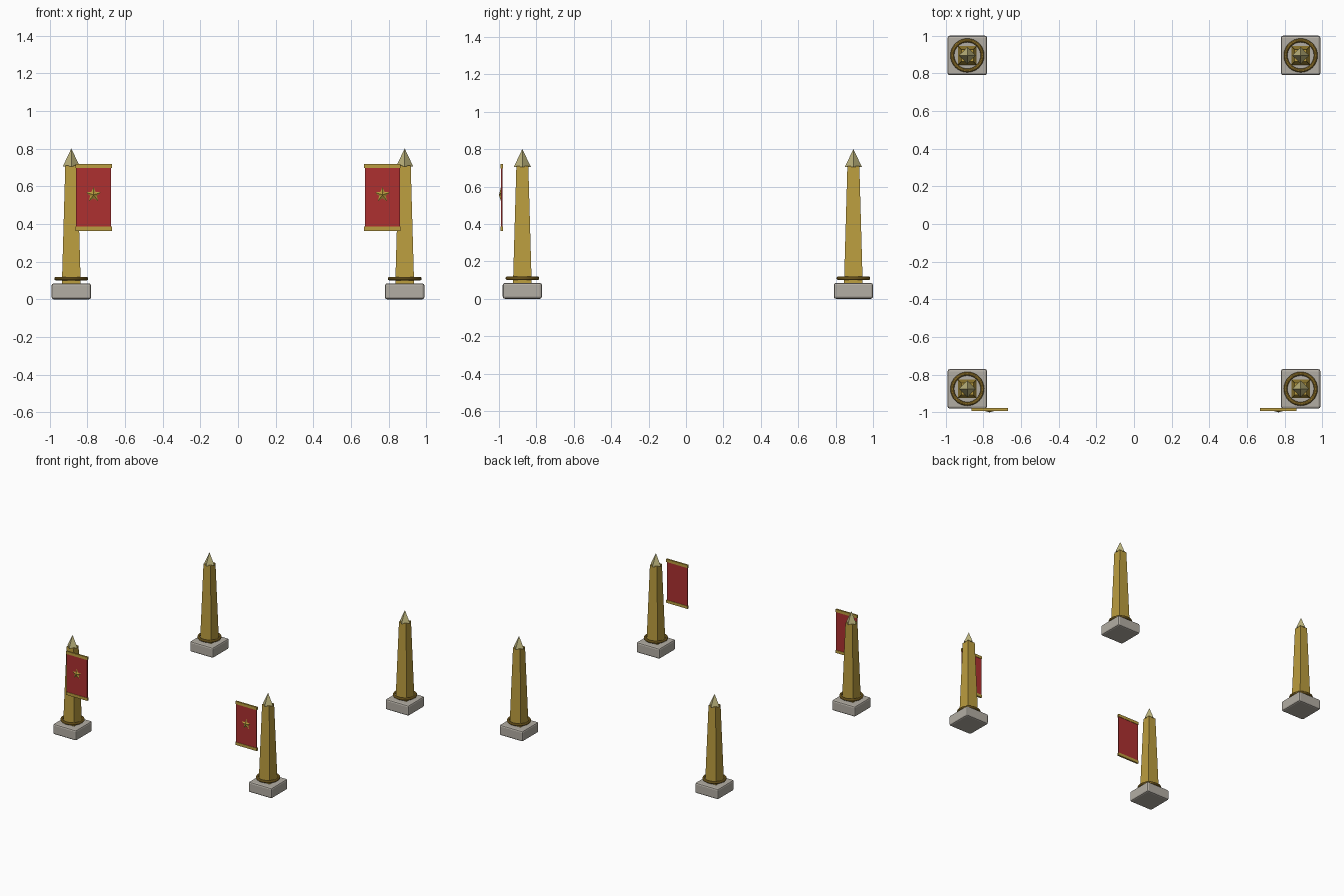
import bpy, bmesh, math

if "Cube" in bpy.data.objects:
    bpy.data.objects.remove(bpy.data.objects["Cube"])


def material(name, rgb):
    m = bpy.data.materials.new(name)
    m.diffuse_color = (*rgb, 1)
    m.use_nodes = True
    m.node_tree.nodes["Principled BSDF"].inputs["Base Color"].default_value = m.diffuse_color
    return m


GOLD = material("gold", (0.50, 0.34, 0.05))
DARK_GOLD = material("dark_gold", (0.38, 0.23, 0.03))
PALE_GOLD = material("pale_gold", (0.50, 0.45, 0.20))
RED = material("red_cloth", (0.42, 0.03, 0.03))
STONE = material("stone", (0.45, 0.42, 0.37))


def finish(name, mat):
    ob = bpy.context.object
    ob.name = name
    ob.data.materials.append(mat)
    return ob


def box(name, mat, loc, size, bevel=0):
    bpy.ops.mesh.primitive_cube_add(size=1, location=loc)
    ob = finish(name, mat)
    ob.scale = size
    bpy.ops.object.transform_apply(location=False, rotation=False, scale=True)
    if bevel:
        mod = ob.modifiers.new("bevel", "BEVEL")
        mod.width, mod.segments = bevel, 2
    return ob


def obelisk(x, y):
    # stone plinth
    box("plinth", STONE, (x, y, 0.0425), (0.21, 0.21, 0.085), 0.012)
    # square tapered shaft
    bpy.ops.mesh.primitive_cone_add(vertices=4, radius1=0.05 * math.sqrt(2),
                                    radius2=0.032 * math.sqrt(2), depth=0.63,
                                    location=(x, y, 0.395), rotation=(0, 0, math.pi / 4))
    finish("shaft", GOLD)
    # pointed cap, turned 45 degrees to the shaft
    bpy.ops.mesh.primitive_cone_add(vertices=4, radius1=0.045, radius2=0,
                                    depth=0.095, location=(x, y, 0.7535))
    finish("cap", PALE_GOLD)
    # ring round the foot of the shaft
    bpy.ops.mesh.primitive_torus_add(major_radius=0.08, minor_radius=0.010,
                                     major_segments=32, minor_segments=10,
                                     location=(x, y, 0.11))
    finish("foot_ring", DARK_GOLD)
    bpy.ops.object.shade_smooth_by_angle()


def star(x, y, z, radius, depth):
    # five-pointed star with raised centre facing -y
    bm = bmesh.new()
    rim = []
    for i in range(10):
        r = radius if i % 2 == 0 else radius * 0.45
        a = math.pi / 2 + i * math.pi / 5
        rim.append(bm.verts.new((r * math.cos(a), 0, r * math.sin(a))))
    peak = bm.verts.new((0, -depth, 0))
    for i in range(10):
        bm.faces.new((rim[i], rim[(i + 1) % 10], peak))
    bm.faces.new(rim)
    bmesh.ops.recalc_face_normals(bm, faces=bm.faces)
    me = bpy.data.meshes.new("star")
    bm.to_mesh(me)
    bm.free()
    ob = bpy.data.objects.new("banner_star", me)
    ob.location = (x, y, z)
    me.materials.append(GOLD)
    bpy.context.collection.objects.link(ob)


def banner(x, y):
    box("banner_cloth", RED, (x, y, 0.541), (0.188, 0.008, 0.32))
    for z in (0.708, 0.374):
        box("banner_rail", GOLD, (x, y, z), (0.194, 0.014, 0.023))
    star(x, y - 0.004, 0.555, 0.042, 0.011)


for side in (-1, 1):
    obelisk(side * 0.885, -0.875)
    obelisk(side * 0.885, 0.895)
    banner(side * 0.767, -0.985)
